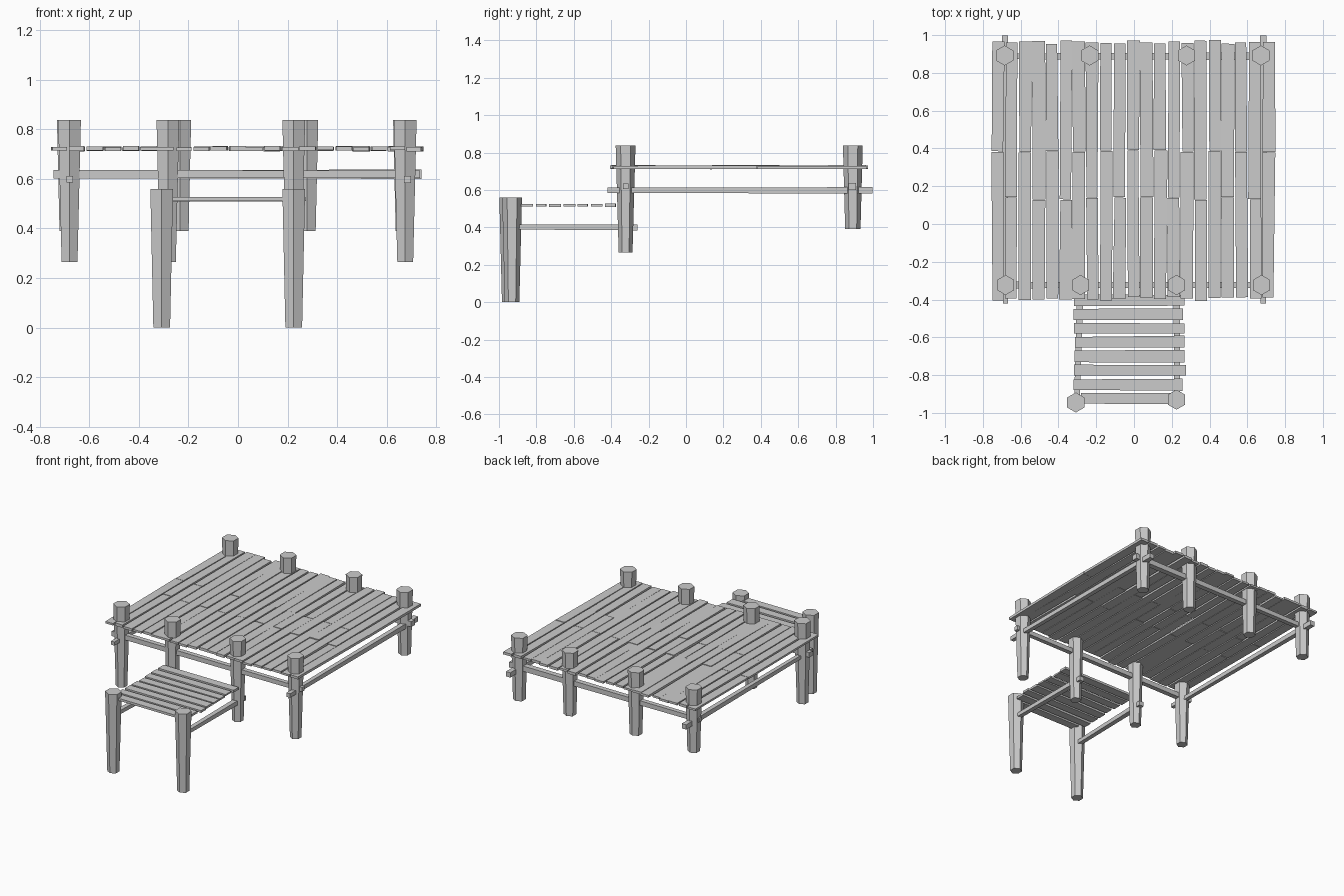
import bpy, bmesh, random
from mathutils import Vector

if "Cube" in bpy.data.objects:
    bpy.data.objects.remove(bpy.data.objects["Cube"])

random.seed(7)
R = random.uniform


def mesh_object(name, bm):
    bmesh.ops.recalc_face_normals(bm, faces=bm.faces)
    me = bpy.data.meshes.new(name)
    bm.to_mesh(me)
    bm.free()
    ob = bpy.data.objects.new(name, me)
    bpy.context.collection.objects.link(ob)
    return ob


def bar(name, p0, p1, s0, s1):
    """Tapered box from p0 to p1; s0 and s1 are (width, height) at the ends."""
    p0, p1 = Vector(p0), Vector(p1)
    side = (p1 - p0).cross(Vector((0, 0, 1))).normalized()
    up = Vector((0, 0, 1))
    bm = bmesh.new()
    ends = []
    for p, (w, h) in ((p0, s0), (p1, s1)):
        ends.append([bm.verts.new(p + side * a * w / 2 + up * b * h / 2)
                     for a, b in ((-1, -1), (1, -1), (1, 1), (-1, 1))])
    a, b = ends
    bm.faces.new(a)
    bm.faces.new(b)
    for i in range(4):
        j = (i + 1) % 4
        bm.faces.new((a[i], a[j], b[j], b[i]))
    return mesh_object(name, bm)


def post(name, x, y, z0, z1, r0, r1):
    """Six-sided post, narrower at the foot, corners towards +-y."""
    from math import radians
    from mathutils import Matrix
    bm = bmesh.new()
    m = Matrix.Translation((x, y, (z0 + z1) / 2)) @ Matrix.Rotation(radians(30), 4, 'Z')
    bmesh.ops.create_cone(bm, cap_ends=True, segments=6, radius1=r0, radius2=r1,
                          depth=z1 - z0, matrix=m)
    # make sure a corner points along y
    if max(v.co.y for v in bm.verts) - y < r1 * 0.95:
        bmesh.ops.rotate(bm, verts=bm.verts, cent=(x, y, 0),
                         matrix=Matrix.Rotation(radians(30), 3, 'Z'))
    return mesh_object(name, bm)


# Posts
for x in (-0.68, -0.283, 0.225, 0.675):
    post("front_post", x, -0.323, 0.265, 0.838, 0.037, 0.053)
for x in (-0.685, -0.235, 0.278, 0.672):
    post("back_post", x, 0.892, 0.39, 0.838, 0.041, 0.053)
post("step_post", -0.308, -0.945, 0, 0.56, 0.039, 0.053)
post("step_post", 0.225, -0.93, 0, 0.56, 0.039, 0.053)

# Beams under the main deck
bar("front_beam", (-0.745, -0.323, 0.619), (0.735, -0.323, 0.619), (0.035, 0.034), (0.03, 0.03))
bar("back_beam", (-0.735, 0.888, 0.619), (0.74, 0.888, 0.619), (0.03, 0.03), (0.04, 0.038))
bar("left_beam", (-0.68, -0.42, 0.598), (-0.683, 0.998, 0.598), (0.026, 0.026), (0.034, 0.034))
bar("right_beam", (0.685, -0.42, 0.598), (0.685, 0.998, 0.598), (0.028, 0.028), (0.034, 0.034))

# Beams under the lower step
bar("step_beam", (-0.302, -0.94, 0.402), (-0.282, -0.26, 0.4), (0.03, 0.026), (0.035, 0.032))
bar("step_beam", (0.228, -0.94, 0.402), (0.226, -0.26, 0.4), (0.03, 0.026), (0.035, 0.032))

# Main deck planks, two per column with staggered joints
for i in range(21):
    x = -0.72 + i * 0.0716
    split = 0.385 if i % 2 == 0 else 0.132
    split += R(-0.008, 0.008)
    for y0, y1 in ((-0.397 + R(-0.01, 0.01), split), (split + 0.003, 0.963 + R(-0.012, 0.012))):
        t = R(0.013, 0.02)
        bar("deck_plank", (x + R(-0.004, 0.004), y0, 0.722 + R(-0.002, 0.002)),
            (x + R(-0.004, 0.004), y1, 0.722 + R(-0.002, 0.002)),
            (R(0.058, 0.07), t), (R(0.058, 0.07), t))

# Lower step planks
for i in range(8):
    y = -0.402 - i * 0.0745
    x0, x1 = (-0.28, 0.2) if i == 7 else (-0.315 + R(-0.008, 0.008), 0.268 + R(-0.012, 0.01))
    t = R(0.011, 0.017)
    bar("step_plank", (x0, y + R(-0.003, 0.003), 0.518), (x1, y + R(-0.003, 0.003), 0.518),
        (R(0.054, 0.066), t), (R(0.054, 0.066), t))
